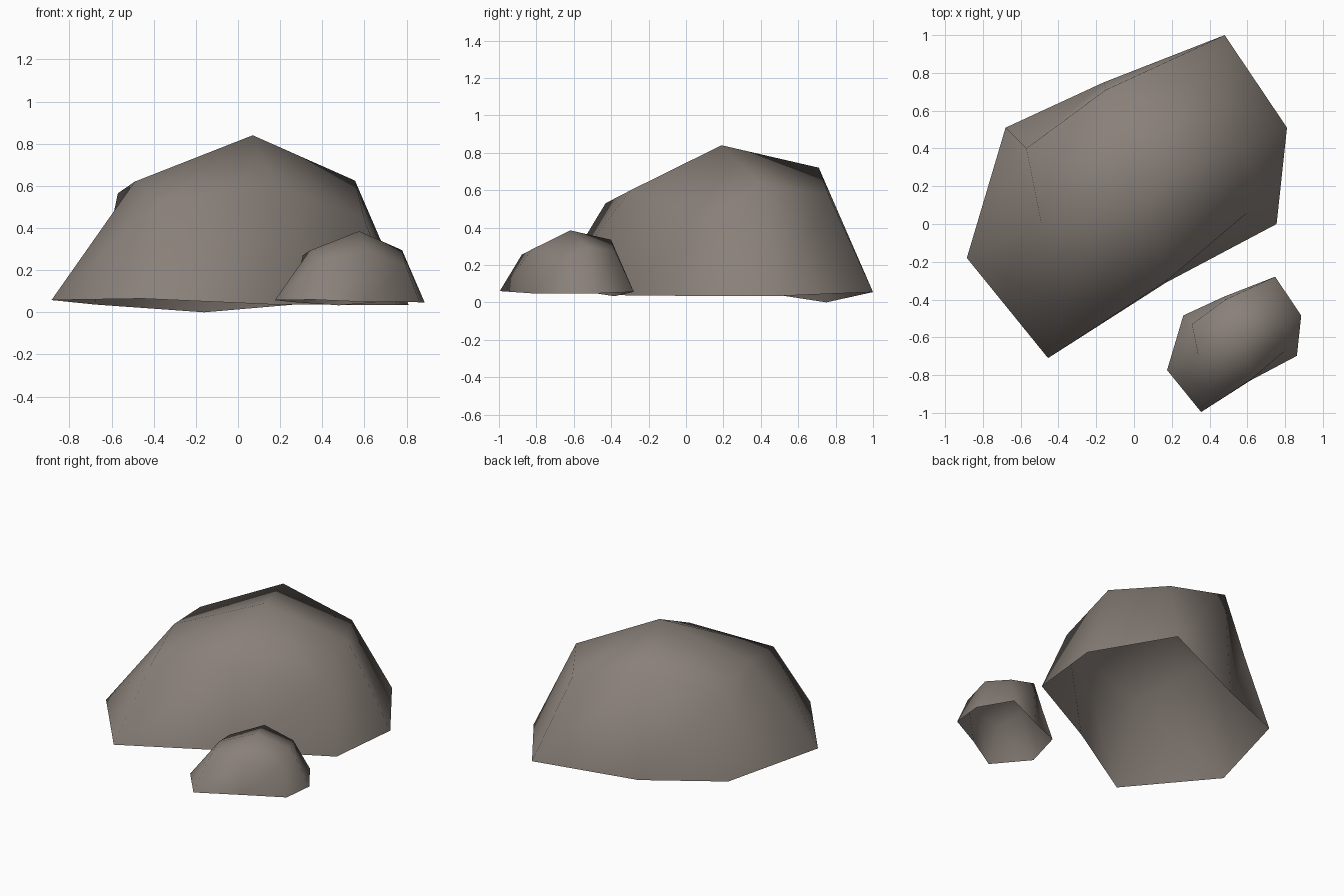
import bpy, bmesh

if "Cube" in bpy.data.objects:
    bpy.data.objects.remove(bpy.data.objects["Cube"])

# one flat stone colour
stone = bpy.data.materials.new("warm_grey_stone")
stone.diffuse_color = (0.25, 0.215, 0.19, 1)
stone.use_nodes = True
stone.node_tree.nodes["Principled BSDF"].inputs["Base Color"].default_value = stone.diffuse_color

# eight-sided rock: ground ring, shoulder ring and peak
BASE = [(.48, 1.0, .055), (.81, .51, .035), (.755, 0, .035), (.17, -.31, .037),
        (-.455, -.71, .065), (-.885, -.18, .058), (-.68, .51, .037), (-.16, .75, 0)]
SHOULDER = [(.34, .76, .58), (.555, .41, .625), (.60, .06, .44), (.18, -.295, .60),
            (-.37, -.43, .53), (-.49, 0, .62), (-.57, .40, .565), (-.15, .71, .72)]
PEAK = (.07, .19, .84)


def rock(name, scale, offset):
    bm = bmesh.new()
    low = [bm.verts.new(p) for p in BASE]
    high = [bm.verts.new(p) for p in SHOULDER]
    top = bm.verts.new(PEAK)
    n = len(low)
    for i in range(n):
        j = (i + 1) % n
        # rings run clockwise, so wind faces to point outward
        bm.faces.new((low[j], low[i], high[i], high[j]))
        bm.faces.new((high[j], high[i], top))
    for f in bm.faces:
        f.smooth = True
    me = bpy.data.meshes.new(name)
    bm.to_mesh(me)
    bm.free()
    me.materials.append(stone)
    ob = bpy.data.objects.new(name, me)
    ob.scale = (scale,) * 3
    ob.location = offset
    bpy.context.collection.objects.link(ob)


# the small rock is a reduced copy of the large one; both are open underneath
rock("large_rock", 1.0, (0, 0, 0))
rock("small_rock", 0.419, (.546, -.698, .033))
